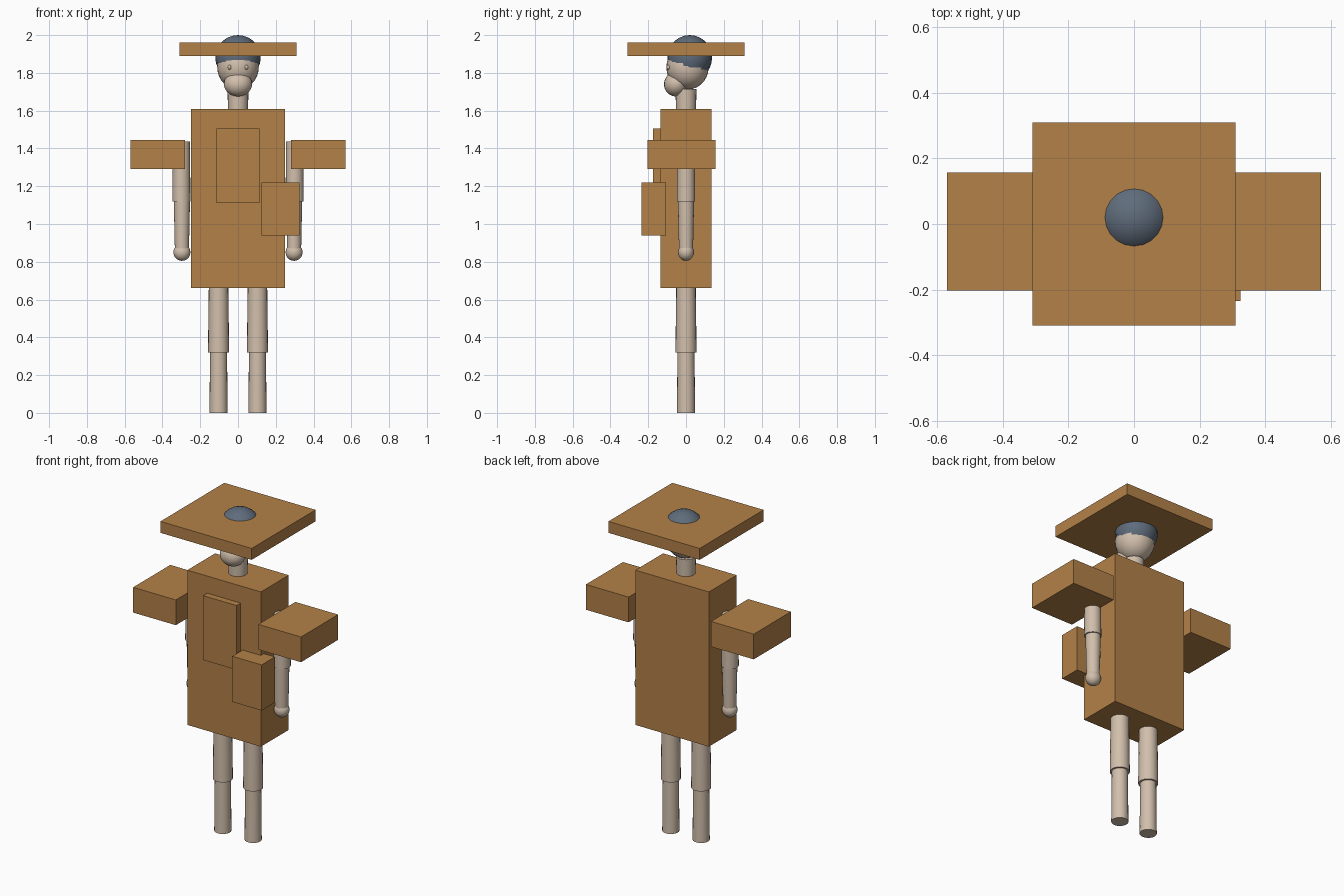
import bpy
import bmesh
import math
from mathutils import Vector, Matrix

cube = bpy.data.objects.get("Cube")
if cube:
    bpy.data.objects.remove(cube, do_unlink=True)


def material(name, color):
    m = bpy.data.materials.new(name)
    m.use_nodes = True
    m.diffuse_color = color
    m.node_tree.nodes["Principled BSDF"].inputs["Base Color"].default_value = color
    return m


BROWN = material("cardboard brown", (0.45, 0.22, 0.065, 1))
SKIN = material("pale skin", (0.64, 0.52, 0.41, 1))
HAIR = material("slate hair", (0.115, 0.15, 0.2, 1))


def finish(name, bm, mat, smooth=True):
    mesh = bpy.data.meshes.new(name)
    bmesh.ops.recalc_face_normals(bm, faces=bm.faces[:])
    bm.to_mesh(mesh)
    bm.free()
    mesh.materials.append(mat)
    obj = bpy.data.objects.new(name, mesh)
    bpy.context.collection.objects.link(obj)
    if smooth:
        bpy.ops.object.select_all(action="DESELECT")
        obj.select_set(True)
        bpy.context.view_layer.objects.active = obj
        bpy.ops.object.shade_smooth_by_angle(angle=math.radians(50))
    return obj


def box(name, low, high):
    low, high = Vector(low), Vector(high)
    bm = bmesh.new()
    bmesh.ops.create_cube(bm, size=1)
    bmesh.ops.scale(bm, vec=high - low, verts=bm.verts)
    bmesh.ops.translate(bm, vec=(low + high) / 2, verts=bm.verts)
    return finish(name, bm, BROWN, smooth=False)


def limb(name, x, z_low, z_high, r_low, r_high):
    bm = bmesh.new()
    bmesh.ops.create_cone(bm, cap_ends=True, segments=20, radius1=r_low,
                          radius2=r_high, depth=z_high - z_low)
    bmesh.ops.translate(bm, vec=(x, 0, (z_low + z_high) / 2), verts=bm.verts)
    return finish(name, bm, SKIN)


def ball(name, center, size, mat, segments=20, rings=14, tilt=0, keep=None):
    bm = bmesh.new()
    bmesh.ops.create_uvsphere(bm, u_segments=segments, v_segments=rings, radius=1)
    if keep:
        gone = [f for f in bm.faces if not keep(f.calc_center_median())]
        bmesh.ops.delete(bm, geom=gone, context="FACES")
    bmesh.ops.scale(bm, vec=size, verts=bm.verts)
    bmesh.ops.rotate(bm, matrix=Matrix.Rotation(tilt, 3, "X"), verts=bm.verts)
    bmesh.ops.translate(bm, vec=center, verts=bm.verts)
    return finish(name, bm, mat)


# Boxy costume
box("torso_box", (-0.25, -0.135, 0.66), (0.25, 0.135, 1.61))
box("chest_panel", (-0.115, -0.175, 1.11), (0.113, -0.13, 1.505))
box("hip_pouch", (0.125, -0.235, 0.94), (0.325, -0.105, 1.22))
box("hat_board", (-0.31, -0.31, 1.89), (0.31, 0.31, 1.96))

# Arms, legs and shoulder boxes
for side, s in (("left", 1), ("right", -1)):
    inner, outer = sorted((s * 0.28, s * 0.57))
    box(side + "_shoulder_box", (inner, -0.203, 1.29), (outer, 0.157, 1.445))
    limb(side + "_upper_arm", s * 0.3, 1.12, 1.437, 0.048, 0.046)
    limb(side + "_forearm", s * 0.297, 0.85, 1.13, 0.037, 0.043)
    ball(side + "_hand", (s * 0.297, 0, 0.85), (0.045, 0.042, 0.045), SKIN)
    limb(side + "_thigh", s * 0.103, 0.32, 0.72, 0.056, 0.051)
    limb(side + "_shin", s * 0.103, 0, 0.34, 0.048, 0.045)
    ball(side + "_eye", (s * 0.045, -0.093, 1.83), (0.01, 0.01, 0.012), SKIN, 10, 8)

# Head
limb("neck", 0, 1.58, 1.715, 0.052, 0.056)
ball("head", (0, 0.008, 1.83), (0.11, 0.112, 0.118), SKIN)
ball("muzzle", (0, -0.052, 1.742), (0.075, 0.064, 0.067), SKIN, tilt=-0.4)

# Hair cap with a stepped lower edge, lower at the back
ball("hair_cap", (0, 0.02, 1.88), (0.12, 0.118, 0.12), HAIR,
     keep=lambda c: c.z > -0.42 - 0.22 * c.y)
